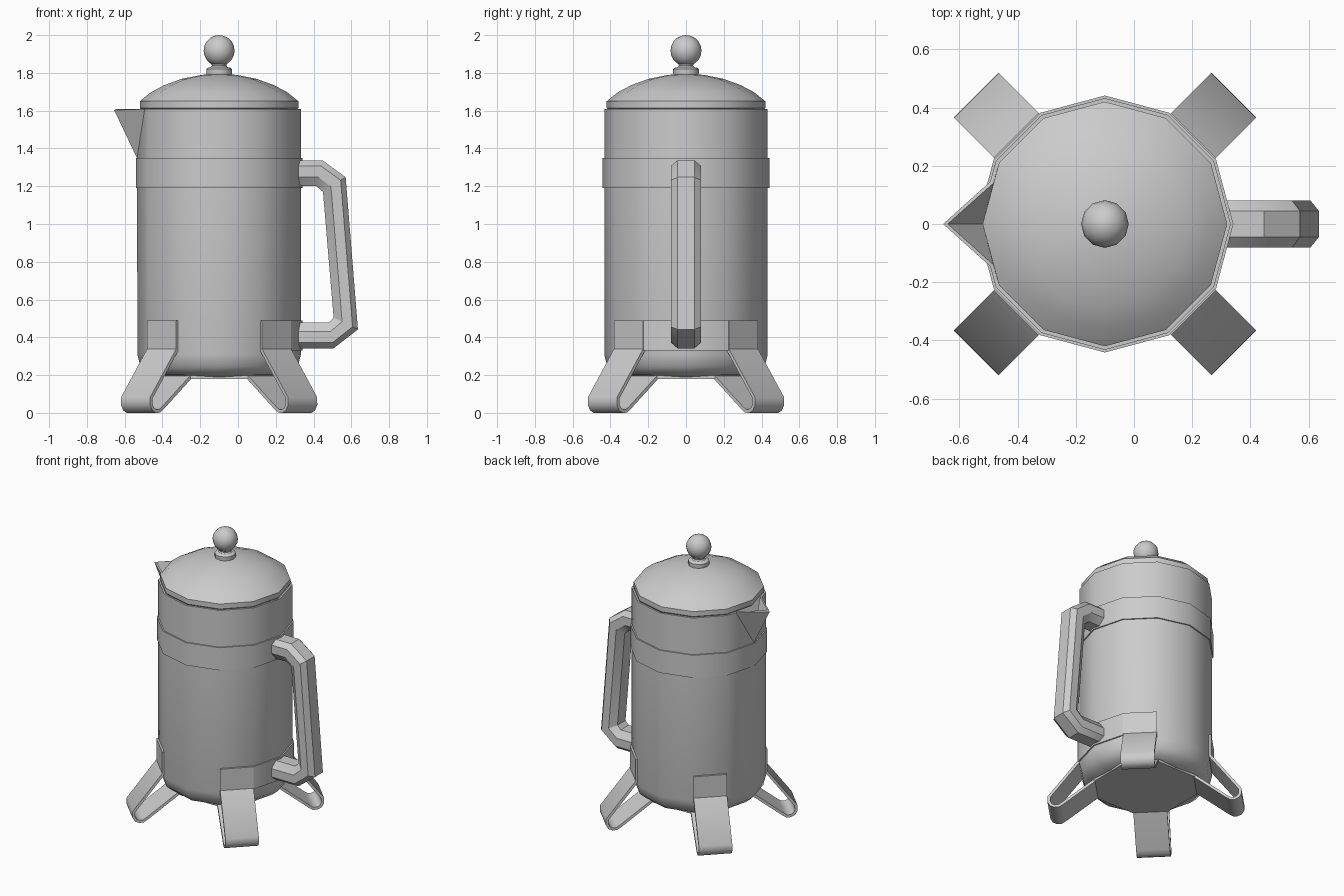
import bpy, bmesh
from math import sin, cos, radians, pi
from mathutils import Vector, Matrix

if "Cube" in bpy.data.objects:
    bpy.data.objects.remove(bpy.data.objects["Cube"])

CX = -0.10          # axis of the pot
ANG = [radians(30 * i) for i in range(12)]


def finish(name, bm, thick=0, offset=0, angle=36):
    bmesh.ops.remove_doubles(bm, verts=bm.verts, dist=1e-5)
    bmesh.ops.recalc_face_normals(bm, faces=bm.faces)
    me = bpy.data.meshes.new(name)
    bm.to_mesh(me)
    bm.free()
    ob = bpy.data.objects.new(name, me)
    bpy.context.collection.objects.link(ob)
    bpy.ops.object.select_all(action='DESELECT')
    ob.select_set(True)
    bpy.context.view_layer.objects.active = ob
    if thick:
        m = ob.modifiers.new("thickness", 'SOLIDIFY')
        m.thickness, m.offset, m.use_even_offset = thick, offset, True
        bpy.ops.object.modifier_apply(modifier=m.name)
    bpy.ops.object.shade_smooth_by_angle(angle=radians(angle))
    return ob


def bridge(bm, rings, closed=True):
    """Quads between successive rings of vertices."""
    for a, b in zip(rings, rings[1:]):
        n = len(a)
        for i in range(n if closed else n - 1):
            j = (i + 1) % n
            bm.faces.new((a[i], a[j], b[j], b[i]))


def lathe(name, profile, thick=0, caps=True, angles=ANG, angle=36):
    bm = bmesh.new()
    rings = [[bm.verts.new((CX + r * cos(a), r * sin(a), z)) for a in angles]
             for r, z in profile]
    bridge(bm, rings, len(angles) == 12)
    if caps:
        bm.faces.new(rings[0])
        bm.faces.new(rings[-1])
    return finish(name, bm, thick, 0, angle)


# Body: 12-sided can, its rim pulled out into a pouring lip
bm = bmesh.new()
outline = [(0.42 * cos(a), 0.42 * sin(a)) for a in ANG]
outline[7:7] = [(-0.383, -0.14)]
outline[6:6] = [(-0.383, 0.14)]
tip = 7
rings = []
for r, z in [(0.30, 0.20), (0.365, 0.215), (0.405, 0.25), (0.42, 0.31), (0.42, 1.35), (0.42, 1.61)]:
    rings.append([bm.verts.new((CX + x * r / 0.42, y * r / 0.42, z)) for x, y in outline])
bm.faces.new(rings[0])
bridge(bm, rings[:5])
low, top = rings[4:]
top[tip].co.x = -0.64
for i in range(14):
    j = (i + 1) % 14
    if i == tip - 1:
        bm.faces.new((low[i], low[j], top[i]))
        bm.faces.new((low[j], top[j], top[i]))
    elif i == tip:
        bm.faces.new((low[i], low[j], top[j]))
        bm.faces.new((low[i], top[j], top[i]))
    else:
        bm.faces.new((low[i], low[j], top[j], top[i]))
finish("body", bm, 0.012, -1)

# Collar around the body
lathe("collar", [(0.433, 1.19), (0.433, 1.35)], 0.016, False)

# Domed lid
lathe("lid", [(0.412, 1.605), (0.42, 1.615), (0.42, 1.65), (0.36, 1.698), (0.29, 1.735),
              (0.20, 1.768), (0.10, 1.788), (0.04, 1.795)])

# Knob: foot, neck and ball
lathe("knob_base", [(0.066, 1.785), (0.068, 1.80), (0.068, 1.82), (0.06, 1.827),
                    (0.045, 1.83), (0.038, 1.838), (0.045, 1.86)])
bm = bmesh.new()
bmesh.ops.create_uvsphere(bm, u_segments=12, v_segments=10, radius=0.082,
                          matrix=Matrix.Translation((CX, 0, 1.918)))
finish("knob", bm)

# Handle: chamfered bar swept between an outer and an inner path (x, z)
outer = [(0.31, 1.337), (0.447, 1.337), (0.57, 1.248), (0.635, 0.442), (0.506, 0.342), (0.31, 0.342)]
inner = [(0.31, 1.20), (0.415, 1.20), (0.45, 1.17), (0.506, 0.505), (0.48, 0.478), (0.31, 0.478)]
section = [(0, -0.045), (0.35, -0.08), (0.78, -0.08), (1, -0.045),
           (1, 0.045), (0.78, 0.08), (0.35, 0.08), (0, 0.045)]
bm = bmesh.new()
rings = []
for o, i in zip(outer, inner):
    rings.append([bm.verts.new((i[0] + (o[0] - i[0]) * t, y, i[1] + (o[1] - i[1]) * t))
                  for t, y in section])
bridge(bm, rings)
bm.faces.new(rings[0])
bm.faces.new(rings[-1])
finish("handle", bm, angle=30)

# Strap on the handle side joining two of the legs
lathe("handle_strap", [(0.434, 0.33), (0.434, 0.49)], 0.014, False,
      [radians(a) for a in (-31, -30, 0, 30, 31)])

# Legs: bent flat ribbons (radius, height)
ribbon = [(0.422, 0.49), (0.422, 0.335), (0.616, 0.08), (0.617, 0.045), (0.603, 0.02),
          (0.58, 0.009), (0.555, 0.010), (0.53, 0.026), (0.32, 0.19)]
for name, deg in (("back_right_leg", 45), ("back_left_leg", 135),
                  ("front_left_leg", 225), ("front_right_leg", 315)):
    bm = bmesh.new()
    rot = Matrix.Translation((CX, 0, 0)) @ Matrix.Rotation(radians(deg), 4, 'Z')
    rows = [[bm.verts.new(rot @ Vector((r, s * 0.109, z))) for s in (-1, 1)] for r, z in ribbon]
    bridge(bm, rows, False)
    finish(name, bm, 0.018)

# Base plate: octagon whose short sides meet the legs
bm = bmesh.new()
rings = []
for z in (0.18, 0.20):
    ring = []
    for k in range(4):
        m = Matrix.Rotation(pi / 4 + k * pi / 2, 4, 'Z')
        for s in (-1, 1):
            p = m @ Vector((0.325, s * 0.109, z))
            ring.append(bm.verts.new((p.x + CX, p.y, p.z)))
    rings.append(ring)
bridge(bm, rings)
bm.faces.new(rings[0])
bm.faces.new(rings[1])
finish("base_plate", bm)
